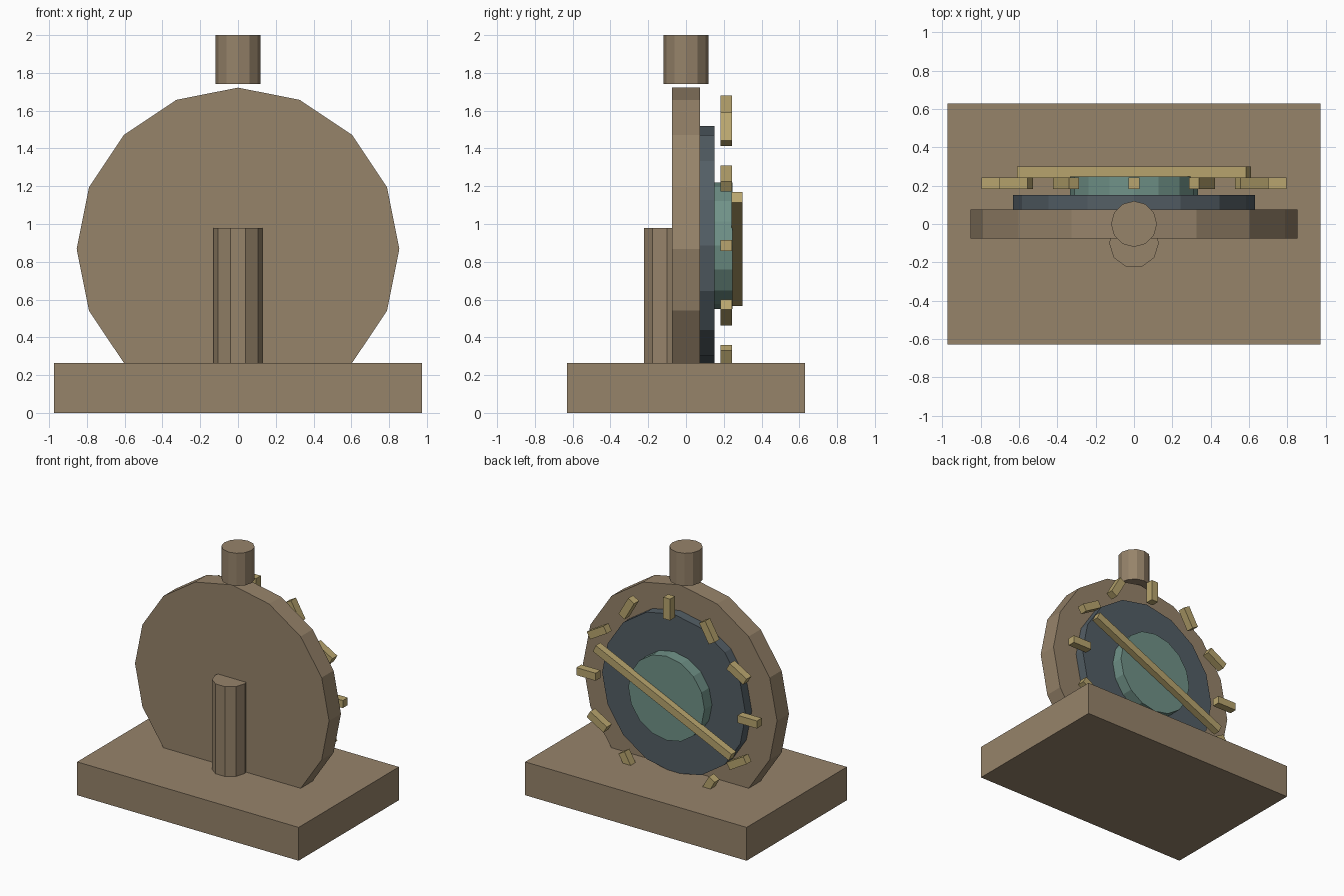
import bpy
import math

if "Cube" in bpy.data.objects:
    bpy.data.objects.remove(bpy.data.objects["Cube"])


def material(name, rgb):
    def lin(c):
        c /= 255
        return c / 12.92 if c <= 0.04045 else ((c + 0.055) / 1.055) ** 2.4
    m = bpy.data.materials.new(name)
    m.diffuse_color = (*[lin(c) for c in rgb], 1)
    m.use_nodes = True
    m.node_tree.nodes["Principled BSDF"].inputs["Base Color"].default_value = m.diffuse_color
    return m


BROWN = material("brown", (150, 131, 106))
SLATE = material("slate", (83, 94, 101))
TEAL = material("teal", (112, 146, 136))
GOLD = material("gold", (184, 165, 110))


def finish(name, mat):
    ob = bpy.context.object
    ob.name = name
    ob.data.materials.append(mat)
    return ob


def box(name, mat, size, loc, turn=0):
    bpy.ops.mesh.primitive_cube_add(size=1, location=loc, rotation=(0, turn, 0))
    ob = finish(name, mat)
    ob.scale = size
    return ob


def post(name, mat, sides, r, z0, z1, y=0, spin=0):
    bpy.ops.mesh.primitive_cylinder_add(vertices=sides, radius=r, depth=z1 - z0,
                                        location=(0, y, (z0 + z1) / 2), rotation=(0, 0, spin))
    return finish(name, mat)


def disc(name, mat, r, y0, y1, z):
    bpy.ops.mesh.primitive_cylinder_add(vertices=16, radius=r, depth=y1 - y0,
                                        location=(0, (y0 + y1) / 2, z),
                                        rotation=(math.pi / 2, 0, 0))
    return finish(name, mat)


# plinth and posts
box("base", BROWN, (1.95, 1.26, 0.265), (0, 0, 0.1325))
post("support_post", BROWN, 10, 0.13, 0.2, 0.98, y=-0.1, spin=math.radians(18))
post("top_knob", BROWN, 12, 0.12, 1.74, 2.0)

# stacked dial discs
disc("main_disc", BROWN, 0.854, -0.075, 0.075, 0.868)
disc("dial_plate", SLATE, 0.632, 0.07, 0.152, 0.886)
disc("dial_hub", TEAL, 0.335, 0.15, 0.247, 0.886)

# twelve dial markers, each turned against its place on the ring
for i in range(12):
    t = i * math.pi / 6
    box(f"marker_{i + 1}", GOLD, (0.06, 0.062, 0.17),
        (0.71 * math.sin(t), 0.213, 0.886 + 0.71 * math.cos(t)), -t)

# slanted pointer bar
box("pointer_bar", GOLD, (1.315, 0.058, 0.06), (0, 0.27, 0.868), math.radians(-24.6))
